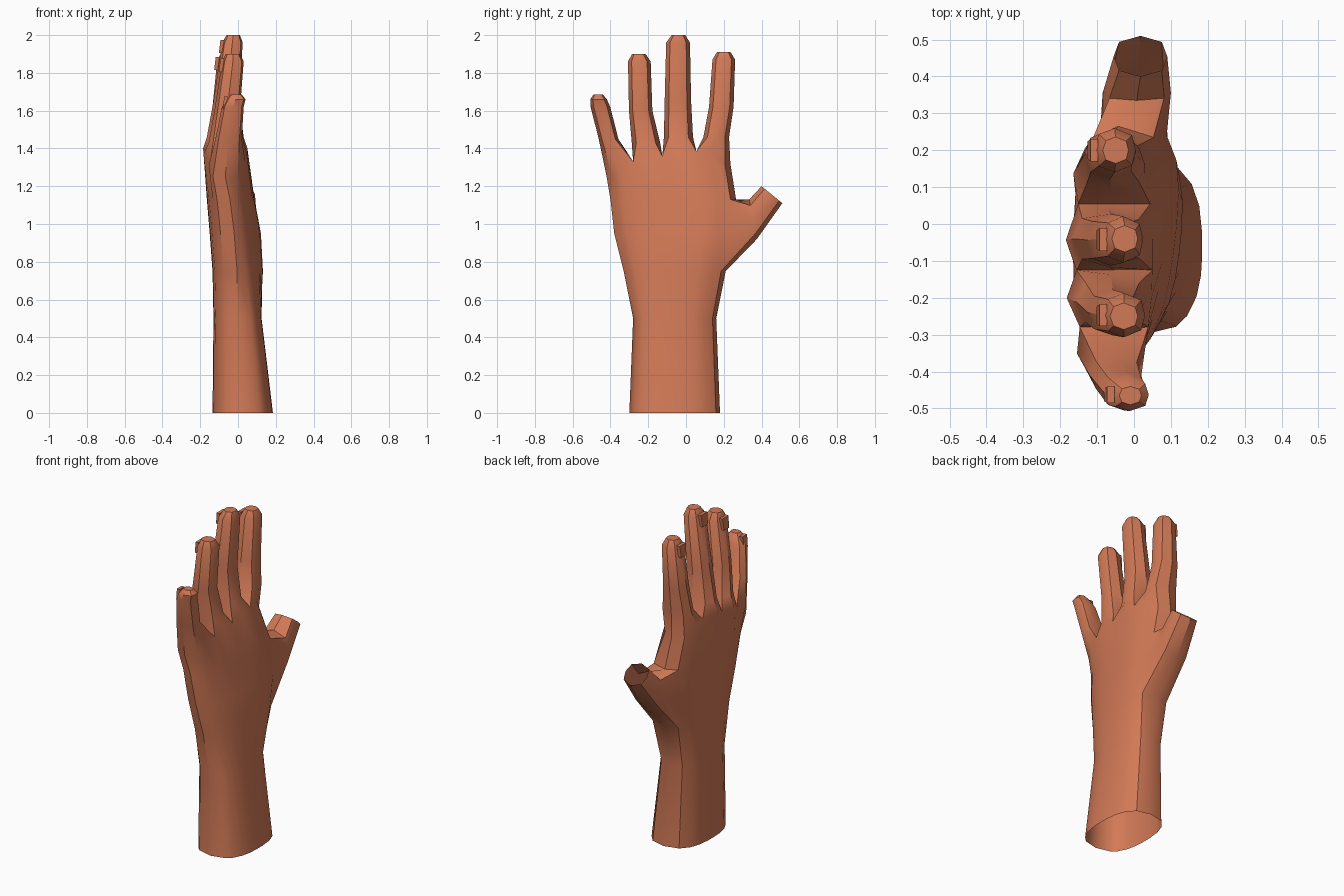
import bpy, bmesh
from mathutils import Vector

cube = bpy.data.objects.get("Cube")
if cube:
    bpy.data.objects.remove(cube, do_unlink=True)

skin = bpy.data.materials.new("skin")
skin.use_nodes = True
skin.diffuse_color = (0.65, 0.195, 0.095, 1)
skin.node_tree.nodes["Principled BSDF"].inputs["Base Color"].default_value = skin.diffuse_color


def finish(bm, name):
    bmesh.ops.recalc_face_normals(bm, faces=bm.faces)
    mesh = bpy.data.meshes.new(name)
    bm.to_mesh(mesh)
    bm.free()
    mesh.materials.append(skin)
    obj = bpy.data.objects.new(name, mesh)
    bpy.context.collection.objects.link(obj)
    return obj


def bridge(bm, a, b, skip=()):
    n = len(a)
    for i in range(n):
        if i not in skip:
            bm.faces.new((a[i], a[(i + 1) % n], b[(i + 1) % n], b[i]))


# Column positions across the hand: finger edges and finger middles
COLUMNS = (-.91, -.79, -.57, -.33, -.1, .15, .45, .7, .91)
TOP_Z = (1.25, 1.31, 1.33, 1.37, 1.36, 1.40, 1.385, 1.39, 1.32)


def palm_ring(bm, z, y0, y1, xb, xf, bulge=0, top=False):
    """Rounded cross-section: back columns, index edge, front columns, little edge."""
    yc, half, xc = (y0 + y1) / 2, (y1 - y0) / 2, (xb + xf) / 2
    back, front = [], []
    for j, s in enumerate(COLUMNS):
        k = (1 - abs(s) ** 2.6) ** (1 / 2.6)
        h = TOP_Z[j] if top else z
        web = .75 if top and j in (2, 4, 6) else 1
        y = yc + half * s
        back.append(bm.verts.new((xc + (xb - xc) * k * web, y, h)))
        front.append(bm.verts.new((xc + (xf - xc) * k + bulge * s, y, h)))
    end = bm.verts.new((xc, y1, TOP_Z[8] if top else z))
    start = bm.verts.new((xc, y0, TOP_Z[0] if top else z))
    return back + [end] + front[::-1] + [start]


bm = bmesh.new()

# Forearm, wrist and palm, open at the bottom
levels = [
    (0, -.30, .18, -.135, .185, 0),
    (.5, -.28, .16, -.13, .125, 0),
    (.75, -.33, .21, -.135, .125, .03),
    (.95, -.38, .27, -.15, .11, .04),
    (1.13, -.40, .265, -.165, .08, .03),
]
rings = [palm_ring(bm, *v) for v in levels]
rings.append(palm_ring(bm, 1.36, -.42, .235, -.185, .05, 0, True))
for i in range(5):
    bridge(bm, rings[i], rings[i + 1], (8, 9) if i in (2, 3) else ())

# Thumb grown out of the gap in the side, cut off flat and open at the end
r2, r3, r4 = rings[2:5]
loop = [r2[8], r3[8], r4[8], r4[9], r4[10], r3[10], r2[10], r2[9]]
SECTION = ((.15, .1), (.5, 0), (.85, .1), (1, .5), (.85, .9), (.5, 1), (.15, .9), (0, .5))
for low, high, xb, xf in (((.375, .92), (.335, 1.13), -.085, .10),
                          ((.51, 1.11), (.40, 1.20), -.055, .09)):
    ring = [bm.verts.new((xb + (xf - xb) * v,
                          low[0] + (high[0] - low[0]) * u,
                          low[1] + (high[1] - low[1]) * u)) for u, v in SECTION]
    bridge(bm, loop, ring)
    loop = ring

# Four fingers, each a list of stations: z, y, half width, back x, front x
FINGERS = {
    "little": [(1.45, -.41, .052, -.12, .02), (1.62, -.453, .052, -.085, .03),
               (1.66, -.463, .044, -.065, .04), (1.685, -.465, .025, -.04, .02)],
    "ring": [(1.43, -.212, .075, -.155, .03), (1.6, -.24, .062, -.125, .01),
             (1.86, -.247, .06, -.085, .03), (1.9, -.25, .036, -.065, .01)],
    "middle": [(1.46, -.04, .077, -.165, .03), (1.65, -.043, .07, -.13, .005),
               (1.96, -.042, .063, -.085, .025), (2.0, -.04, .036, -.06, .01)],
    "index": [(1.46, .16, .068, -.15, .03), (1.62, .187, .065, -.135, .005),
              (1.87, .2, .06, -.11, .005), (1.91, .2, .036, -.085, -.015)],
}
OCTAGON = ((-.75, -.72), (-1, 0), (-.75, .72), (0, 1), (.82, .68), (1, 0), (.82, -.68), (0, -1))
top = rings[-1]
back, front = top[:9], top[10:19][::-1]
webs = [top[19]]
for j in (2, 4, 6):
    webs.append(bm.verts.new((back[j].co + front[j].co) / 2 - Vector((0, 0, .01))))
webs.append(top[9])
for k, stations in enumerate(FINGERS.values()):
    a, m, b = 2 * k, 2 * k + 1, 2 * k + 2
    loop = [back[a], back[m], back[b], webs[k + 1], front[b], front[m], front[a], webs[k]]
    for z, y, w, xb, xf in stations:
        ring = [bm.verts.new(((xb + xf) / 2 + (xf - xb) / 2 * dx, y + w * dy, z))
                for dx, dy in OCTAGON]
        bridge(bm, loop, ring)
        loop = ring
    bm.faces.new(loop)

hand = finish(bm, "hand")
bpy.ops.object.select_all(action="DESELECT")
hand.select_set(True)
bpy.context.view_layer.objects.active = hand
bpy.ops.object.shade_smooth_by_angle(angle=0.6)

# Fingernails: small plates on the back of each fingertip
for name, stations in FINGERS.items():
    z, y, w, xb, xf = stations[2]
    bm = bmesh.new()
    bmesh.ops.create_cube(bm, size=1)
    for v in bm.verts:
        narrow = .8 if v.co.z < 0 else 1
        v.co = (xb + .002 + v.co.x * .02 - (v.co.z - .5) * -.008,
                y + v.co.y * w * 1.0 * narrow,
                z - .02 + v.co.z * .07)
    finish(bm, name + "_fingernail")
